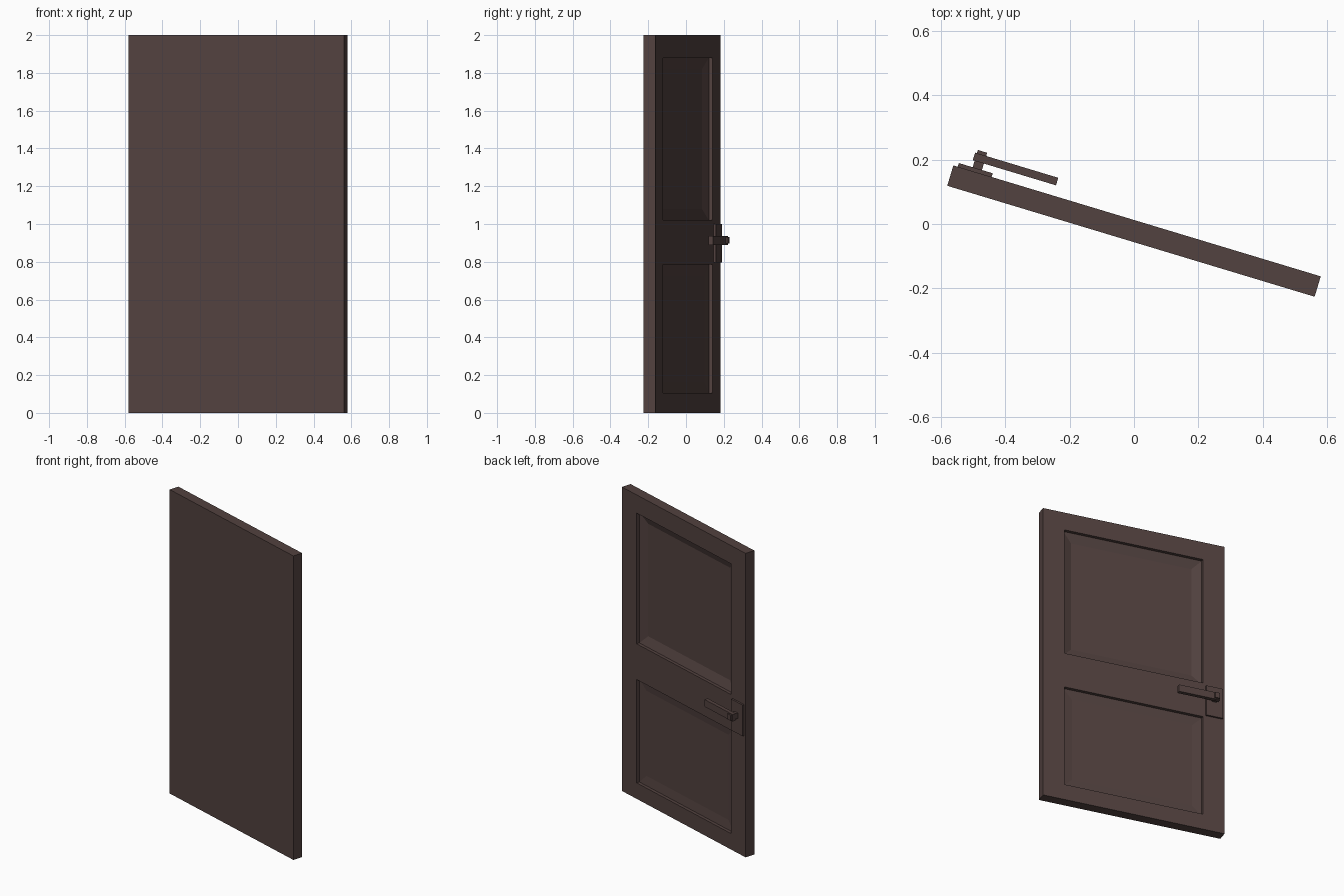
import bpy, bmesh, math
from mathutils import Vector

if "Cube" in bpy.data.objects:
    bpy.data.objects.remove(bpy.data.objects["Cube"])

ANGLE = math.radians(-16.8)   # door stands turned about z
OFFSET = (0, -0.022, 0)
W, T, H = 1.192, 0.066, 2.0

wood = bpy.data.materials.new("dark_brown")
wood.diffuse_color = (0.085, 0.054, 0.05, 1)
wood.use_nodes = True
wood.node_tree.nodes["Principled BSDF"].inputs["Base Color"].default_value = wood.diffuse_color


def finish(name, bm):
    bmesh.ops.recalc_face_normals(bm, faces=bm.faces)
    mesh = bpy.data.meshes.new(name)
    bm.to_mesh(mesh)
    bm.free()
    mesh.materials.append(wood)
    ob = bpy.data.objects.new(name, mesh)
    ob.location = OFFSET
    ob.rotation_euler.z = ANGLE
    bpy.context.collection.objects.link(ob)
    return ob


def box(name, lo, hi):
    bm = bmesh.new()
    lo, hi = Vector(lo), Vector(hi)
    bmesh.ops.create_cube(bm, size=1)
    for v in bm.verts:
        v.co = (lo + hi) / 2 + v.co * (hi - lo)
    return finish(name, bm)


# Door leaf: gridded slab, plain front, two recessed panels on the back
us = [-W / 2, -0.455, 0.455, W / 2]
zs = [0, 0.105, 0.785, 1.02, 1.88, H]
bm = bmesh.new()
grid = [[bm.verts.new((u, -T / 2, z)) for z in zs] for u in us]
for i in range(len(us) - 1):
    for j in range(len(zs) - 1):
        bm.faces.new((grid[i][j], grid[i + 1][j], grid[i + 1][j + 1], grid[i][j + 1]))
ext = bmesh.ops.extrude_face_region(bm, geom=bm.faces[:], use_keep_orig=True)
bmesh.ops.translate(bm, vec=(0, T, 0),
                    verts=[g for g in ext["geom"] if isinstance(g, bmesh.types.BMVert)])
bmesh.ops.recalc_face_normals(bm, faces=bm.faces)

# Straight wall inwards, then a sloped border down to the flat field
for zmid, slope in ((0.445, 0.007), (1.45, 0.02)):
    target = Vector((0, T / 2, zmid))
    face = min(bm.faces, key=lambda f: (f.calc_center_median() - target).length)
    inner = bmesh.ops.extrude_discrete_faces(bm, faces=[face])["faces"][0]
    bmesh.ops.translate(bm, vec=(0, -0.021, 0), verts=inner.verts[:])
    bmesh.ops.inset_region(bm, faces=[inner], thickness=0.06, use_even_offset=True)
    bmesh.ops.translate(bm, vec=(0, -slope, 0), verts=inner.verts[:])
finish("door_leaf", bm)

# Handle: back plate, spindle passing through the lever, lever bar
box("handle_plate", (-0.582, T / 2 - 0.005, 0.795), (-0.472, T / 2 + 0.012, 1.0))
box("handle_spindle", (-0.537, T / 2, 0.896), (-0.507, 0.101, 0.932))
box("handle_lever", (-0.543, 0.066, 0.89), (-0.273, 0.0905, 0.937))
